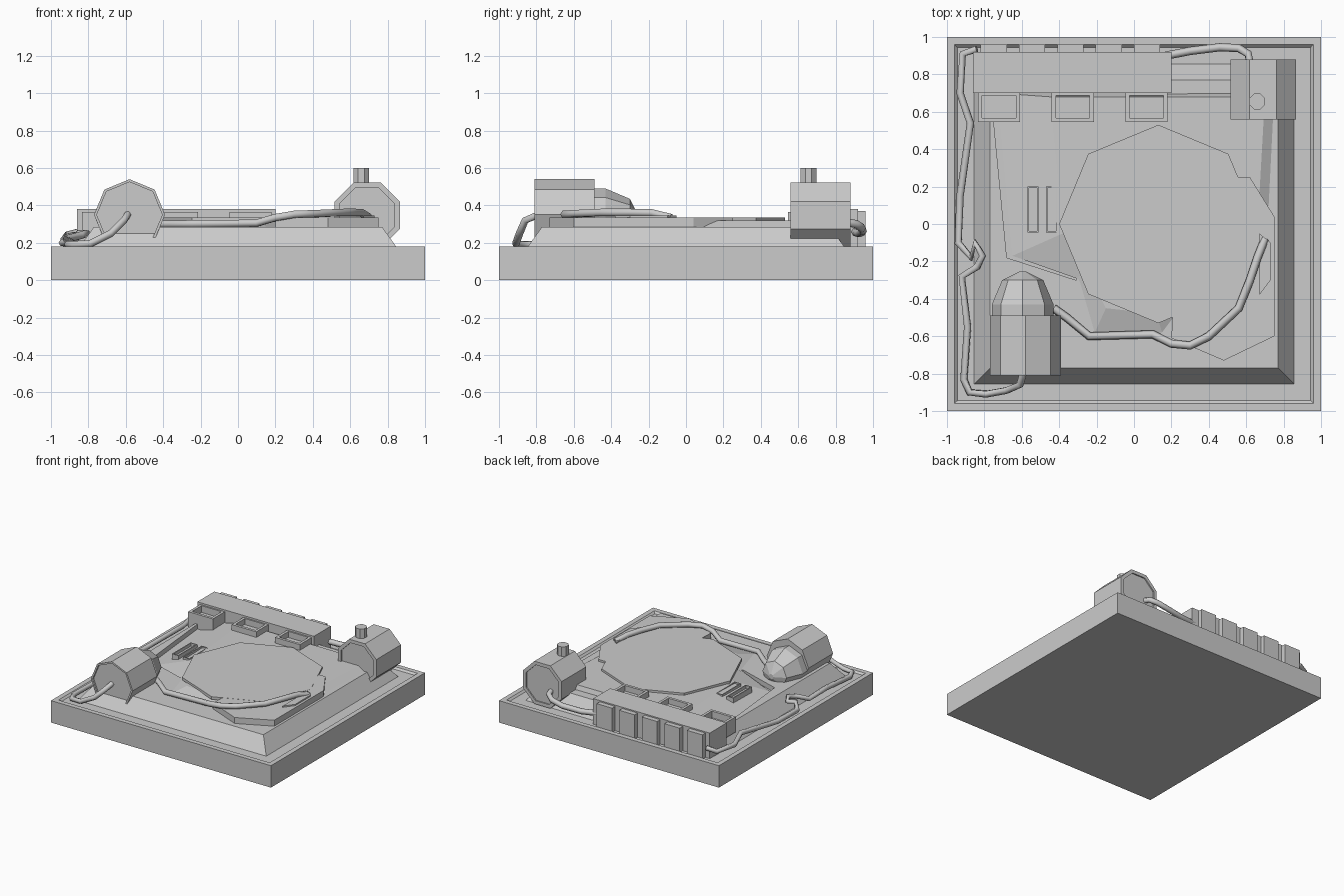
import bpy, bmesh, math
from mathutils import Vector

if "Cube" in bpy.data.objects:
    bpy.data.objects.remove(bpy.data.objects["Cube"])


def finish(bm, name):
    bmesh.ops.recalc_face_normals(bm, faces=bm.faces)
    me = bpy.data.meshes.new(name)
    bm.to_mesh(me)
    bm.free()
    ob = bpy.data.objects.new(name, me)
    bpy.context.collection.objects.link(ob)
    return ob


def loft(name, loops):
    """Closed skin through vertex loops of equal length."""
    bm = bmesh.new()
    rings = [[bm.verts.new(p) for p in lp] for lp in loops]
    n = len(rings[0])
    for a, b in zip(rings, rings[1:]):
        for i in range(n):
            j = (i + 1) % n
            bm.faces.new((a[i], a[j], b[j], b[i]))
    bm.faces.new(rings[0])
    bm.faces.new(rings[-1])
    return finish(bm, name)


def rect(h, z):
    return [(-h, -h, z), (h, -h, z), (h, h, z), (-h, h, z)]


def box_loop(x0, x1, y0, y1, z):
    return [(x0, y0, z), (x1, y0, z), (x1, y1, z), (x0, y1, z)]


def box(name, x0, x1, y0, y1, z0, z1):
    return loft(name, [box_loop(x0, x1, y0, y1, z) for z in (z0, z1)])


def tray(name, x0, x1, y0, y1, z0, z1, w, floor):
    """Box with a recess in its top."""
    inner = (x0 + w, x1 - w, y0 + w, y1 - w)
    return loft(name, [box_loop(x0, x1, y0, y1, z0), box_loop(x0, x1, y0, y1, z1),
                       box_loop(*inner, z1), box_loop(*inner, floor)])


def prism(name, pts, z0, z1):
    return loft(name, [[(x, y, z) for x, y in pts] for z in (z0, z1)])


def ring_y(cx, cz, r, y, turn=0.0):
    return [(cx + r * math.cos(turn + i * math.pi / 4), y,
             cz + r * math.sin(turn + i * math.pi / 4)) for i in range(8)]


def drum(name, cx, cz, y_rads, turn=0.0):
    ob = loft(name, [ring_y(cx, cz, r, y, turn) for y, r in y_rads])
    return ob


def cable(name, pts, r):
    cu = bpy.data.curves.new(name, 'CURVE')
    cu.dimensions = '3D'
    cu.bevel_depth = r
    cu.bevel_resolution = 1
    cu.use_fill_caps = True
    sp = cu.splines.new('POLY')
    sp.points.add(len(pts) - 1)
    for p, c in zip(sp.points, pts):
        p.co = (*c, 1)
    ob = bpy.data.objects.new(name, cu)
    bpy.context.collection.objects.link(ob)


# Base tile with a shallow recessed top
loft("base_tile", [rect(1, 0), rect(1, 0.18), rect(0.96, 0.18),
                   rect(0.945, 0.165)])

# Sloped platform with a sunken corner
platform = loft("platform", [rect(0.86, 0.16), rect(0.77, 0.285)])
cut = prism("trench_cutter", [(-0.765, 0.7), (-0.68, -0.18), (-0.31, -0.3),
                              (0, 0), (0, 0.7)], 0.245, 0.4)
cut.hide_render = True
cut.hide_set(True)
mod = platform.modifiers.new("trench", 'BOOLEAN')
mod.object = cut
mod.solver = 'EXACT'

# Gentle mound under the round plate
low = [(-0.73, 0.7, 0.247), (-0.65, -0.17, 0.247), (-0.31, -0.29, 0.28),
       (-0.21, -0.58, 0.285), (0.15, -0.58, 0.285), (0.21, -0.5, 0.285),
       (0.72, 0.1, 0.285), (0.75, 0.7, 0.285)]
top = [(-0.45, 0.68, 0.32), (-0.38, -0.05, 0.315), (-0.25, -0.25, 0.318),
       (-0.15, -0.45, 0.318), (0.12, -0.48, 0.318), (0.2, -0.42, 0.318),
       (0.67, 0.15, 0.318), (0.70, 0.68, 0.318)]
loft("mound", [low, top])

# Round plate and side plate
prism("round_plate", [(0.13 + 0.53 * math.cos(i * math.pi / 4),
                       0.53 * math.sin(i * math.pi / 4)) for i in range(8)],
      0.312, 0.335)
prism("side_plate", [(0.55, 0.25), (0.62, 0.25), (0.75, 0.04), (0.75, -0.6),
                     (0.48, -0.73), (0.2, -0.61), (0.21, -0.4)], 0.28, 0.334)
prism("cable_socket", [(0.67, -0.38), (0.73, -0.3), (0.73, -0.1),
                       (0.67, -0.05)], 0.33, 0.345)

# Pair of slotted vents
for x in (-0.57, -0.47):
    tray("vent", x, x + 0.06, -0.045, 0.2, 0.25, 0.315, 0.008, 0.29)

# Rear housing, front trays and back blocks
box("rear_housing", -0.86, 0.2, 0.70, 0.92, 0.17, 0.38)
for x in (-0.835, -0.44, -0.045):
    tray("front_tray", x, x + 0.225, 0.545, 0.71, 0.24, 0.365, 0.022, 0.31)
for i in range(5):
    x = -0.82 + i * 0.205
    box("back_block", x, x + 0.14, 0.91, 0.96, 0.17, 0.37)

# Rear right drum with recessed ends and a stub pipe
R = 0.175 / math.cos(math.pi / 8)
drum("rear_drum", 0.69, 0.347,
     [(0.575, R - 0.03), (0.56, R - 0.03), (0.56, R), (0.88, R),
      (0.88, R - 0.03), (0.87, R - 0.03)], math.pi / 8)
prism("stub_pipe", [(0.66 + 0.045 * math.cos((i + .5) * math.pi / 4),
                     0.655 + 0.045 * math.sin((i + .5) * math.pi / 4))
                    for i in range(8)], 0.48, 0.6)

# Front left drum with a faceted dome on its rear end
drum("front_drum", -0.58, 0.35,
     [(-0.795, 0.175), (-0.81, 0.175), (-0.81, 0.19), (-0.49, 0.19)])
drum("drum_dome", -0.595, 0.325,
     [(-0.5, 0.165), (-0.43, 0.165), (-0.3, 0.11), (-0.255, 0.02)])

# Cables
cable("left_cable", [(-0.59, -0.79, 0.35), (-0.61, -0.86, 0.32), (-0.68, -0.89, 0.25),
                     (-0.79, -0.91, 0.195), (-0.88, -0.9, 0.19), (-0.91, -0.83, 0.19),
                     (-0.89, -0.55, 0.2), (-0.92, -0.28, 0.22), (-0.84, -0.23, 0.24),
                     (-0.81, -0.17, 0.25), (-0.85, -0.10, 0.25), (-0.87, -0.18, 0.22),
                     (-0.94, -0.1, 0.2), (-0.93, 0.15, 0.2), (-0.875, 0.54, 0.24),
                     (-0.93, 0.7, 0.22), (-0.915, 0.91, 0.24), (-0.84, 0.935, 0.26)], 0.02)
cable("front_cable", [(-0.43, -0.45, 0.3), (-0.36, -0.5, 0.3), (-0.24, -0.6, 0.302),
                      (0.1, -0.59, 0.305), (0.2, -0.64, 0.335), (0.3, -0.65, 0.352),
                      (0.4, -0.6, 0.355), (0.56, -0.45, 0.362), (0.62, -0.3, 0.362),
                      (0.66, -0.18, 0.36), (0.7, -0.08, 0.335)], 0.022)
cable("rear_cable", [(0.17, 0.9, 0.26), (0.3, 0.925, 0.25), (0.46, 0.945, 0.26),
                     (0.56, 0.94, 0.28), (0.61, 0.91, 0.3), (0.62, 0.86, 0.31)], 0.022)
